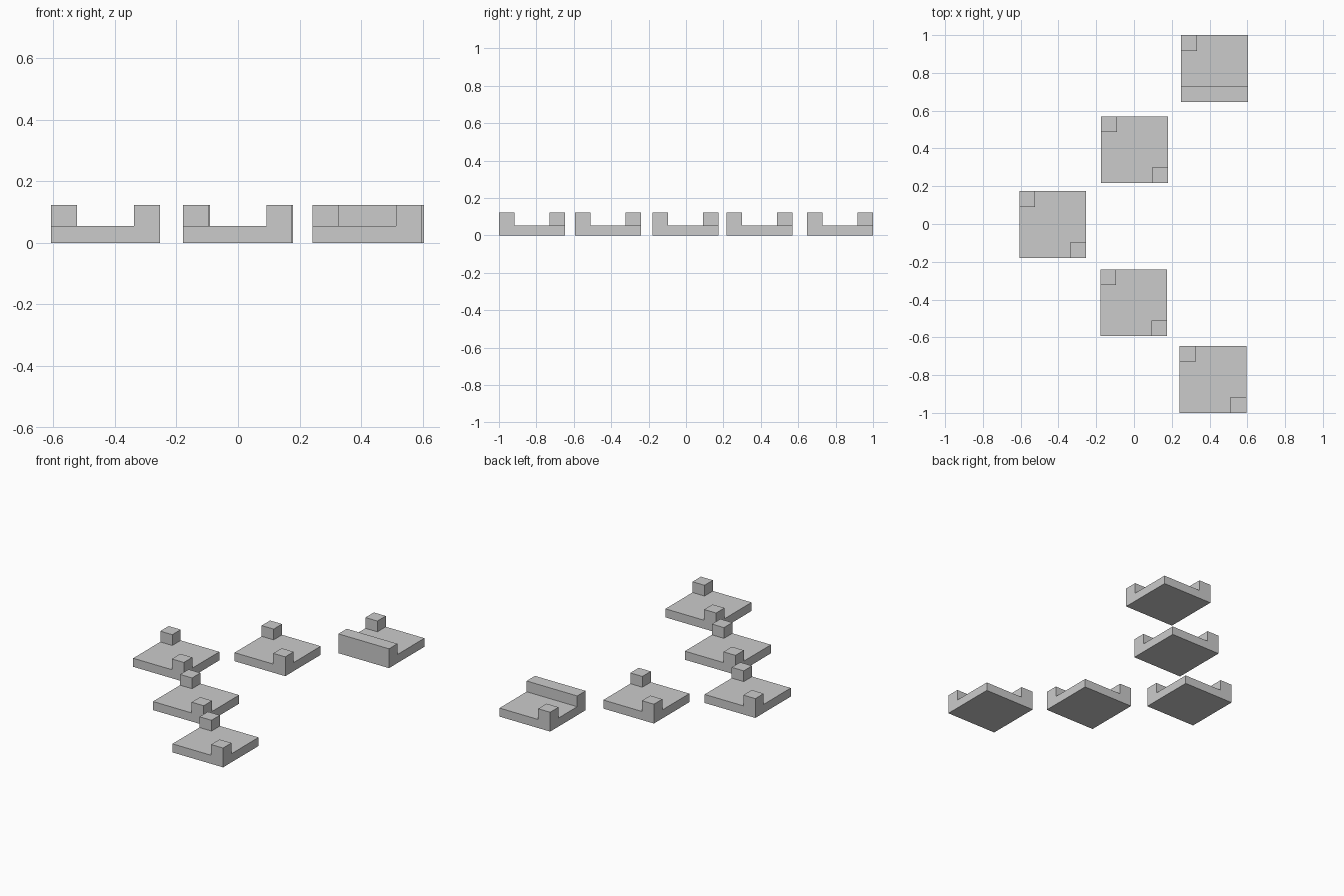
import bpy
import bmesh
from mathutils import Matrix, Vector

if "Cube" in bpy.data.objects:
    bpy.data.objects.remove(bpy.data.objects["Cube"])

SIZE = 0.354     # tile side
BASE_H = 0.054   # slab thickness
TOP_H = 0.122    # height of posts and rail
POST = 0.084     # post side


def box(name, lo, hi):
    """Box between two opposite corners."""
    lo, hi = Vector(lo), Vector(hi)
    bm = bmesh.new()
    place = Matrix.Translation((lo + hi) / 2) @ Matrix.Diagonal((*(hi - lo), 1))
    bmesh.ops.create_cube(bm, size=1, matrix=place)
    mesh = bpy.data.meshes.new(name)
    bm.to_mesh(mesh)
    bm.free()
    obj = bpy.data.objects.new(name, mesh)
    bpy.context.collection.objects.link(obj)
    return obj


# Front-left corner of each tile, front to back
tiles = [(0.242, -1.0), (-0.178, -0.594), (-0.607, -0.179),
         (-0.175, 0.216), (0.249, 0.646)]

for i, (x, y) in enumerate(tiles, 1):
    x1, y1 = x + SIZE, y + SIZE
    # Flat slab
    box(f"tile_slab_{i}", (x, y, 0), (x1, y1, BASE_H))
    # Back-left corner post
    box(f"back_post_{i}", (x, y1 - POST, BASE_H), (x + POST, y1, TOP_H))
    # Front edge: a full-width rail on the last tile, a corner post on the others
    if i == len(tiles):
        box("front_rail", (x, y, BASE_H), (x1, y + POST, TOP_H))
    else:
        box(f"front_post_{i}", (x1 - POST, y, BASE_H), (x1, y + POST, TOP_H))
